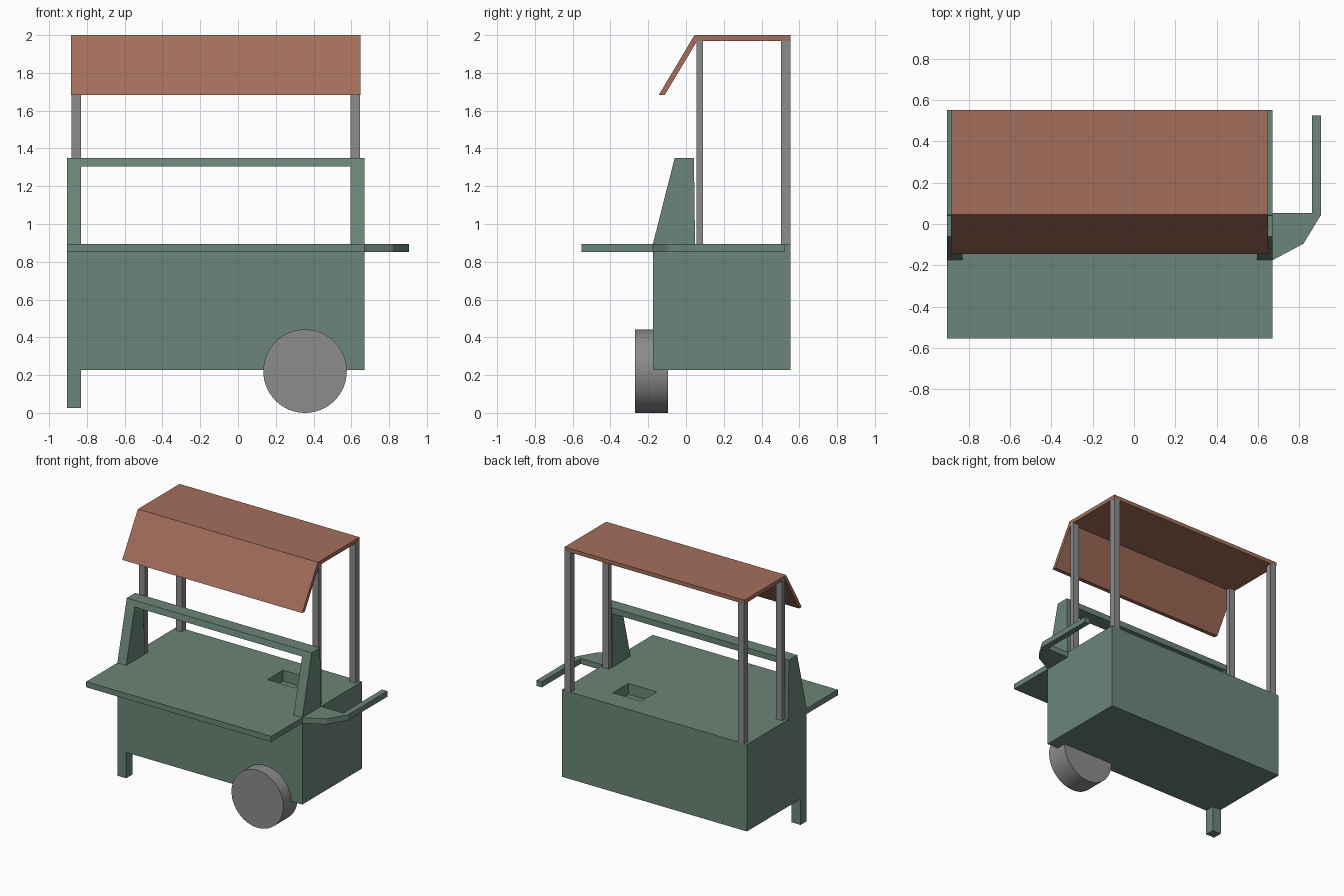
import bpy, bmesh
from mathutils import Vector

if "Cube" in bpy.data.objects:
    bpy.data.objects.remove(bpy.data.objects["Cube"], do_unlink=True)


def material(name, rgb):
    m = bpy.data.materials.new(name)
    m.use_nodes = True
    m.diffuse_color = (*rgb, 1)
    m.node_tree.nodes["Principled BSDF"].inputs["Base Color"].default_value = (*rgb, 1)
    return m


GREEN = material("sage_green", (0.147, 0.235, 0.188))
RUST = material("rust_red", (0.37, 0.156, 0.105))
GREY = material("mid_grey", (0.262, 0.262, 0.262))


def prism(name, profile, axis, lo, hi, mat):
    """Extrude a closed profile along x (profile in y, z) or z (profile in x, y)."""
    bm = bmesh.new()
    place = (lambda p: (lo, *p)) if axis == "x" else (lambda p: (*p, lo))
    face = bm.faces.new([bm.verts.new(place(p)) for p in profile])
    ext = bmesh.ops.extrude_face_region(bm, geom=[face])
    verts = [v for v in ext["geom"] if isinstance(v, bmesh.types.BMVert)]
    step = Vector((hi - lo, 0, 0)) if axis == "x" else Vector((0, 0, hi - lo))
    bmesh.ops.translate(bm, verts=verts, vec=step)
    bmesh.ops.recalc_face_normals(bm, faces=bm.faces)
    mesh = bpy.data.meshes.new(name)
    bm.to_mesh(mesh)
    bm.free()
    mesh.materials.append(mat)
    ob = bpy.data.objects.new(name, mesh)
    bpy.context.collection.objects.link(ob)
    return ob


def box(name, x, y, z, mat):
    corners = [(x[0], y[0]), (x[1], y[0]), (x[1], y[1]), (x[0], y[1])]
    return prism(name, corners, "z", *z, mat)


# Main dimensions
LEFT, RIGHT = 0.67, -0.905
FRONT, BACK = -0.175, 0.552
TOP, BAR = 0.895, 0.075

# Cabinet with a rectangular well in the worktop
cabinet = box("cabinet", (RIGHT, LEFT), (FRONT, BACK), (0.226, TOP), GREEN)
cutter = box("well_cutter", (0.11, 0.35), (0.2, 0.39), (TOP - 0.085, TOP + 0.1), GREEN)
cutter.hide_render = True
cut = cabinet.modifiers.new("well", "BOOLEAN")
cut.object = cutter
cut.operation = "DIFFERENCE"
cut.solver = "EXACT"
bpy.context.view_layer.objects.active = cabinet
bpy.ops.object.modifier_apply(modifier=cut.name)
bpy.data.objects.remove(cutter, do_unlink=True)

# Serving counter, front leg
box("counter", (RIGHT, LEFT), (-0.553, FRONT), (0.852, TOP), GREEN)
box("leg", (RIGHT, RIGHT + BAR), (FRONT, FRONT + BAR), (0.027, 0.226), GREEN)

# Sloped side panels joined by a crossbar
panel = [(FRONT, TOP), (0.048, TOP), (0.042, 1.35), (-0.06, 1.35)]
prism("right_panel", panel, "x", RIGHT, RIGHT + BAR, GREEN)
prism("left_panel", panel, "x", LEFT - BAR, LEFT, GREEN)
rail = [(-0.071, 1.305), (0.042, 1.305), (0.042, 1.35), (-0.06, 1.35)]
prism("crossbar", rail, "x", RIGHT + BAR, LEFT - BAR, GREEN)

# Push handle on the left end
handle = [(LEFT, FRONT), (0.82, -0.095), (0.905, 0.045), (0.905, 0.525),
          (0.86, 0.525), (0.86, 0.052), (LEFT, 0.052)]
prism("handle", handle, "z", 0.852, TOP, GREEN)

# Roof posts
for side, x in (("right", (-0.882, -0.83)), ("left", (0.595, 0.647))):
    for end, y in (("front", (0.056, 0.09)), ("back", (0.503, BACK))):
        box(f"{side}_{end}_post", x, y, (TOP, 1.972), GREY)

# Flat roof with a drooping front awning
canopy = [(BACK, 2.0), (0.045, 2.0), (-0.145, 1.682), (-0.113, 1.682),
          (0.06, 1.97), (BACK, 1.97)]
prism("canopy", canopy, "x", -0.884, 0.648, RUST)

# Wheel
bpy.ops.mesh.primitive_cylinder_add(vertices=64, radius=0.221, depth=0.175,
                                    location=(0.355, -0.183, 0.221),
                                    rotation=(1.5708, 0, 0))
wheel = bpy.context.object
wheel.name = "wheel"
wheel.data.materials.append(GREY)
bpy.ops.object.shade_smooth_by_angle()
